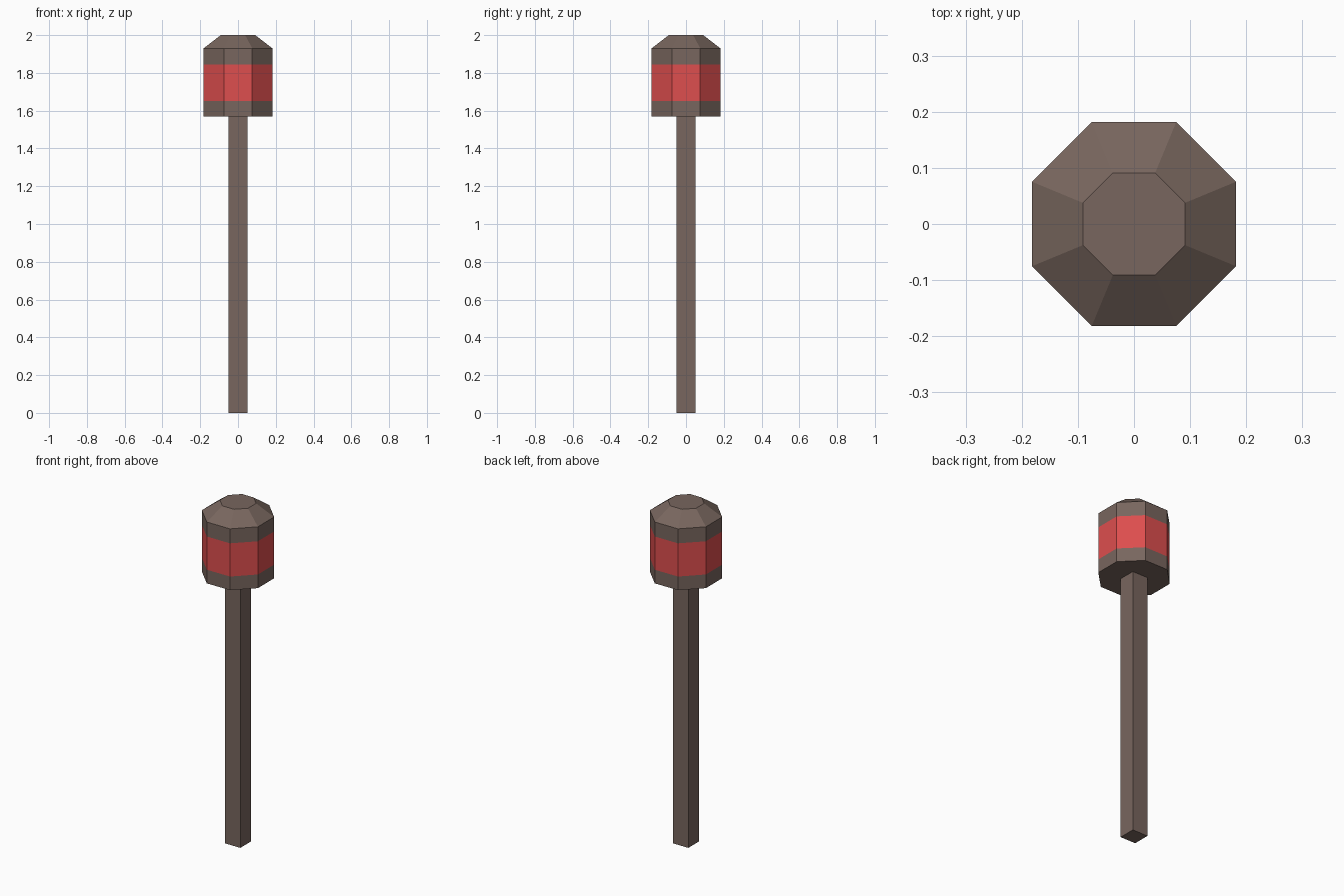
import bpy, bmesh, math

if "Cube" in bpy.data.objects:
    bpy.data.objects.remove(bpy.data.objects["Cube"])

def material(name, srgb):
    m = bpy.data.materials.new(name)
    lin = [((c / 255 + 0.055) / 1.055) ** 2.4 for c in srgb]
    m.diffuse_color = (*lin, 1)
    m.use_nodes = True
    m.node_tree.nodes["Principled BSDF"].inputs["Base Color"].default_value = m.diffuse_color
    return m

brown = material("brown wood", (120, 102, 94))
red = material("red band", (221, 78, 78))

def lathe(name, sides, profile, mats, red_range=None):
    """Faceted solid from (apothem, z) rings, flat sides facing the axes."""
    bm = bmesh.new()
    rings = []
    for apothem, z in profile:
        r = apothem / math.cos(math.pi / sides)
        angles = [(i + 0.5) * math.tau / sides for i in range(sides)]
        rings.append([bm.verts.new((r * math.cos(a), r * math.sin(a), z)) for a in angles])
    bm.faces.new(rings[0][::-1])
    bm.faces.new(rings[-1])
    for low, high in zip(rings, rings[1:]):
        for i in range(sides):
            j = (i + 1) % sides
            bm.faces.new((low[i], low[j], high[j], high[i]))
    # Colour the faces whose centre lies inside the band
    if red_range:
        for f in bm.faces:
            if red_range[0] < f.calc_center_median().z < red_range[1]:
                f.material_index = 1
    mesh = bpy.data.meshes.new(name)
    bm.to_mesh(mesh)
    bm.free()
    for m in mats:
        mesh.materials.append(m)
    obj = bpy.data.objects.new(name, mesh)
    bpy.context.collection.objects.link(obj)
    return obj

# Square handle
lathe("handle", 4, [(0.05, 0), (0.05, 1.575)], [brown])

# Octagonal head with red band and chamfered top
lathe("head", 8,
      [(0.182, 1.57), (0.182, 1.65), (0.182, 1.845), (0.182, 1.93), (0.091, 2.0)],
      [brown, red], (1.65, 1.845))
